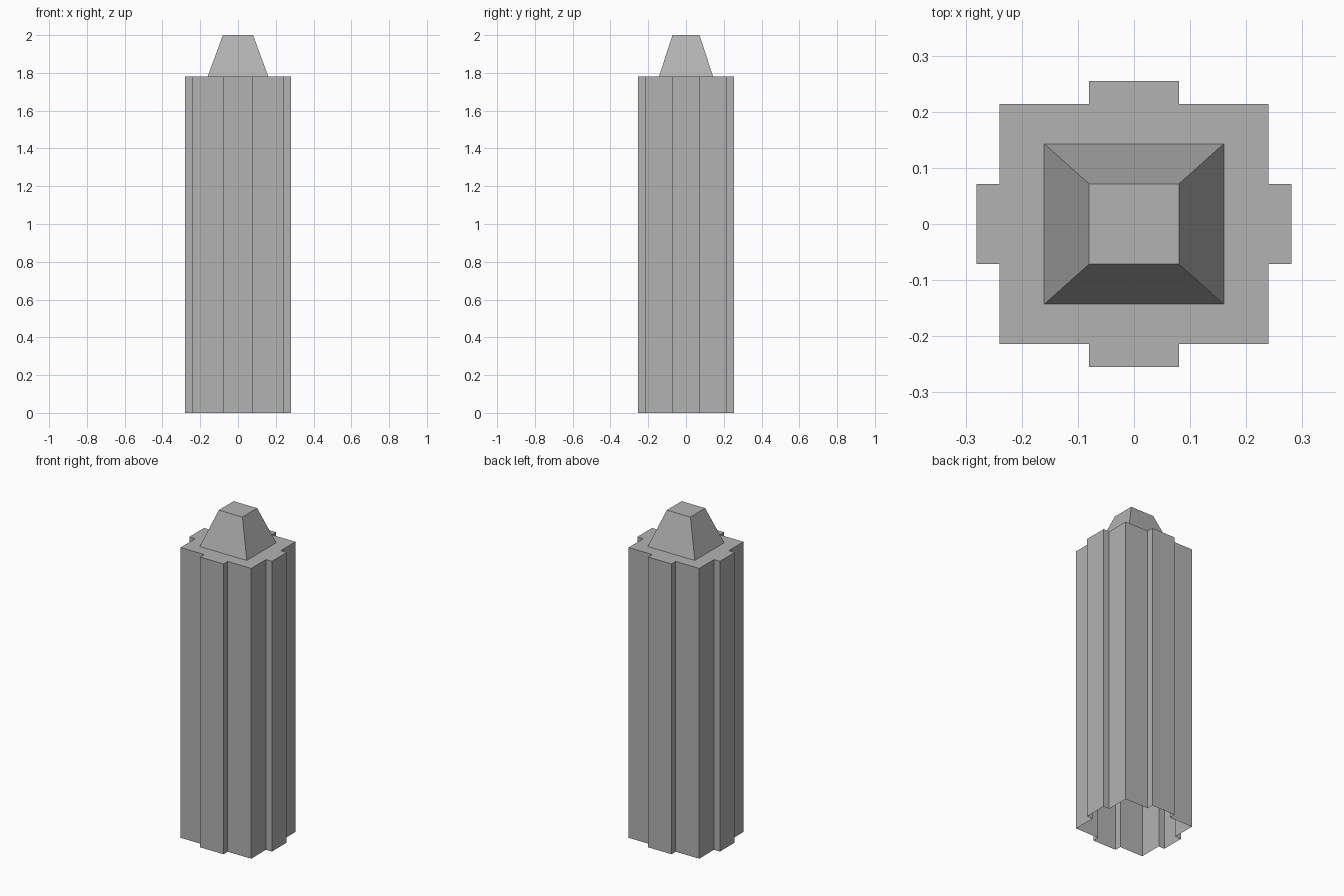
import bpy, bmesh

if "Cube" in bpy.data.objects:
    bpy.data.objects.remove(bpy.data.objects["Cube"])

DECK_Z, TOP_Z = 1.782, 2.0
BX, BY = 0.24, 0.2143      # main body half sizes
TX, TY = 0.08, 0.0715      # half widths of the projecting bays
OUT = 0.0405               # bay projection

bm = bmesh.new()


def ring(points, z):
    return [bm.verts.new((x, y, z)) for x, y in points]


def loft(lower, upper):
    n = len(lower)
    for i in range(n):
        j = (i + 1) % n
        bm.faces.new((lower[i], lower[j], upper[j], upper[i]))


def loop_edges(verts):
    return [bm.edges.get((v, verts[i - 1])) for i, v in enumerate(verts)]


def rect(hx, hy):
    return [(hx, -hy), (hx, hy), (-hx, hy), (-hx, -hy)]


# Footprint: half outline (right bay and back bay), rotated 180 degrees for the rest
half = [(BX, -BY), (BX, -TY), (BX + OUT, -TY), (BX + OUT, TY), (BX, TY), (BX, BY),
        (TX, BY), (TX, BY + OUT), (-TX, BY + OUT), (-TX, BY)]
outline = half + [(-x, -y) for x, y in half]

# Shaft walls, open underneath
deck = ring(outline, DECK_Z)
loft(ring(outline, 0), deck)

# Tapered crown with flat top
crown_base = ring(rect(2 * TX, 2 * TY), DECK_Z)
crown_top = ring(rect(TX, TY), TOP_Z)
loft(crown_base, crown_top)
bm.faces.new(crown_top)

# Flat roof deck around the crown
bmesh.ops.triangle_fill(bm, use_beauty=True, normal=(0, 0, 1),
                        edges=loop_edges(deck) + loop_edges(crown_base))
for f in bm.faces:
    f.normal_update()
    if all(abs(v.co.z - DECK_Z) < 1e-5 for v in f.verts) and f.normal.z < 0:
        f.normal_flip()

mesh = bpy.data.meshes.new("tower")
bm.to_mesh(mesh)
bm.free()

# Dark grey stone
stone = bpy.data.materials.new("dark_stone")
stone.diffuse_color = (0.45, 0.45, 0.45, 1)
stone.use_nodes = True
stone.node_tree.nodes["Principled BSDF"].inputs["Base Color"].default_value = stone.diffuse_color
mesh.materials.append(stone)
bpy.context.collection.objects.link(bpy.data.objects.new("tower", mesh))
